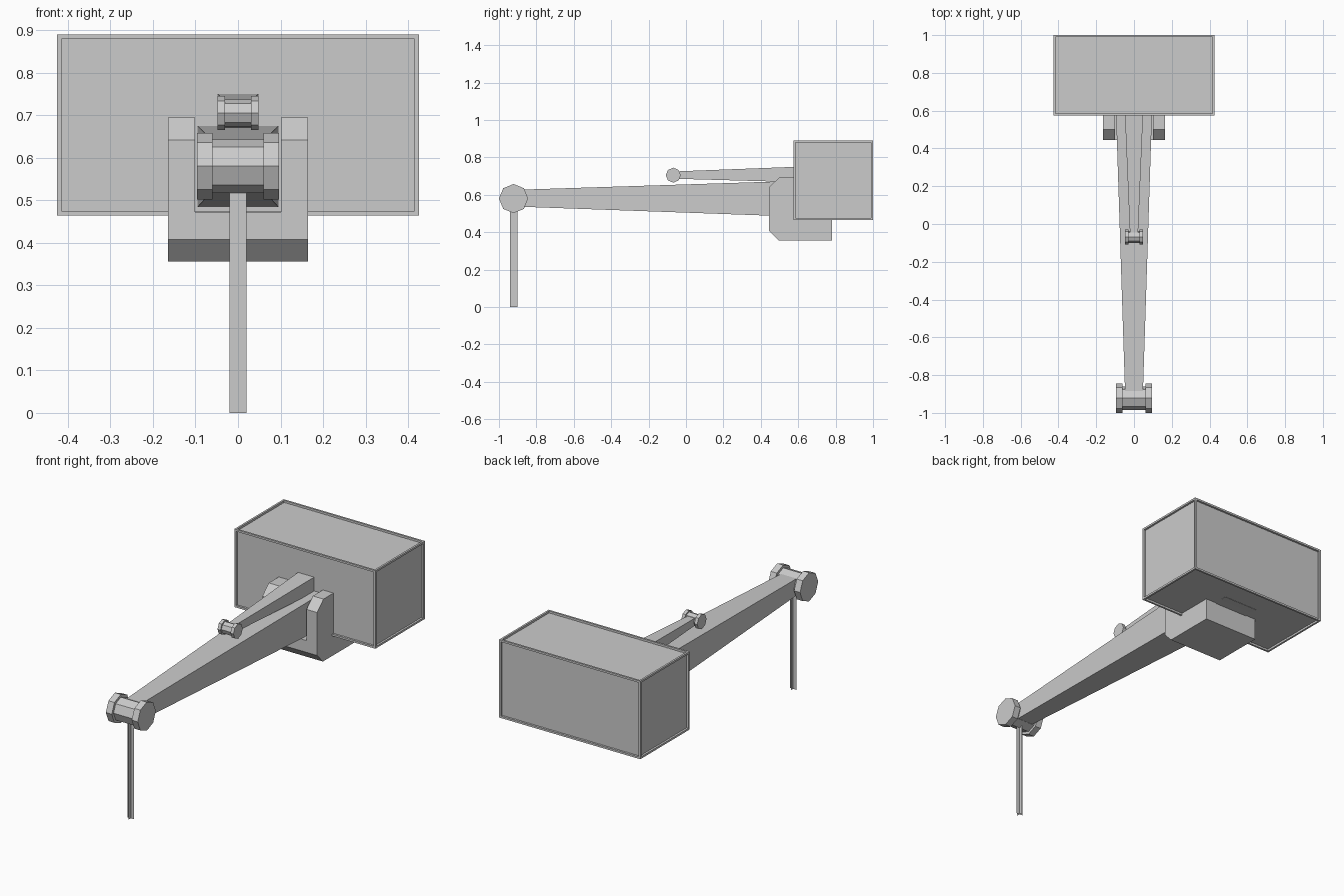
import bpy, bmesh
from math import sin, cos, tau

if "Cube" in bpy.data.objects:
    bpy.data.objects.remove(bpy.data.objects["Cube"])


def finish(bm, name):
    bmesh.ops.recalc_face_normals(bm, faces=bm.faces)
    me = bpy.data.meshes.new(name)
    bm.to_mesh(me)
    bm.free()
    ob = bpy.data.objects.new(name, me)
    bpy.context.collection.objects.link(ob)
    return ob


def loft(name, rings):
    """Skin a list of closed point loops and cap both ends."""
    bm = bmesh.new()
    vs = [[bm.verts.new(p) for p in ring] for ring in rings]
    n = len(vs[0])
    for a, b in zip(vs, vs[1:]):
        for i in range(n):
            j = (i + 1) % n
            bm.faces.new((a[i], a[j], b[j], b[i]))
    bm.faces.new(vs[0])
    bm.faces.new(vs[-1])
    return finish(bm, name)


def box(name, x, y, z):
    return loft(name, [[(sx * x, y[0], z[0]), (sx * x, y[1], z[0]),
                        (sx * x, y[1], z[1]), (sx * x, y[0], z[1])] for sx in (-1, 1)])


def beam(name, start, end):
    """Tapered beam along y; each end is (y, half width, bottom, top)."""
    return loft(name, [[(-w, y, lo), (w, y, lo), (w, y, hi), (-w, y, hi)]
                       for y, w, lo, hi in (start, end)])


def spool(name, y, z, outer, inner, flange_r, barrel_r):
    """Eight-sided pulley with two flanges, turned about x."""
    profile = [(-outer, flange_r), (-inner, flange_r), (-inner, barrel_r),
               (inner, barrel_r), (inner, flange_r), (outer, flange_r)]
    return loft(name, [[(x, y + r * cos(tau * i / 8), z + r * sin(tau * i / 8))
                        for i in range(8)] for x, r in profile])


# Counterweight housing with a recessed panel on every side
bm = bmesh.new()
bmesh.ops.create_cube(bm, size=1)
for v in bm.verts:
    v.co = (v.co.x * 0.85, 0.7875 + v.co.y * 0.425, 0.677 + v.co.z * 0.425)
panels = list(bm.faces)
bm.normal_update()
bmesh.ops.inset_individual(bm, faces=panels, thickness=0.015)
for f in bmesh.ops.extrude_discrete_faces(bm, faces=panels)["faces"]:
    f.normal_update()
    bmesh.ops.translate(bm, verts=f.verts, vec=f.normal * -0.011)
finish(bm, "counterweight_housing")

# Forked mounting bracket: chamfered profile with a slot cut for the boom
side = [(0.445, 0.408), (0.495, 0.356), (0.78, 0.356), (0.78, 0.56),
        (0.70, 0.694), (0.50, 0.694), (0.445, 0.642)]
bracket = loft("mounting_bracket", [[(x, y, z) for y, z in side] for x in (-0.165, 0.165)])
slot = box("bracket_slot_cutter", 0.101, (0.40, 0.90), (0.472, 0.80))
slot.hide_render = True
slot.hide_viewport = True
mod = bracket.modifiers.new("slot", "BOOLEAN")
mod.object = slot
mod.solver = "EXACT"
bpy.context.view_layer.objects.active = bracket
bpy.ops.object.modifier_apply(modifier="slot")
bpy.data.objects.remove(slot)

# Main boom and upper jib
beam("main_boom", (-0.90, 0.047, 0.537, 0.627), (0.86, 0.104, 0.474, 0.683))
beam("upper_jib", (-0.06, 0.021, 0.686, 0.725), (0.70, 0.053, 0.665, 0.754))

# Pulleys at the tips
spool("boom_pulley", -0.922, 0.58, 0.096, 0.06, 0.078, 0.063)
spool("jib_pulley", -0.068, 0.705, 0.048, 0.03, 0.04, 0.032)

# Hanging cable made from two crossed strips
bm = bmesh.new()
for dx, dy in ((0.02, 0), (0, 0.02)):
    bm.faces.new([bm.verts.new((s * dx, -0.922 + s * dy, z))
                  for s, z in ((-1, 0), (1, 0), (1, 0.53), (-1, 0.53))])
finish(bm, "hanging_cable")
